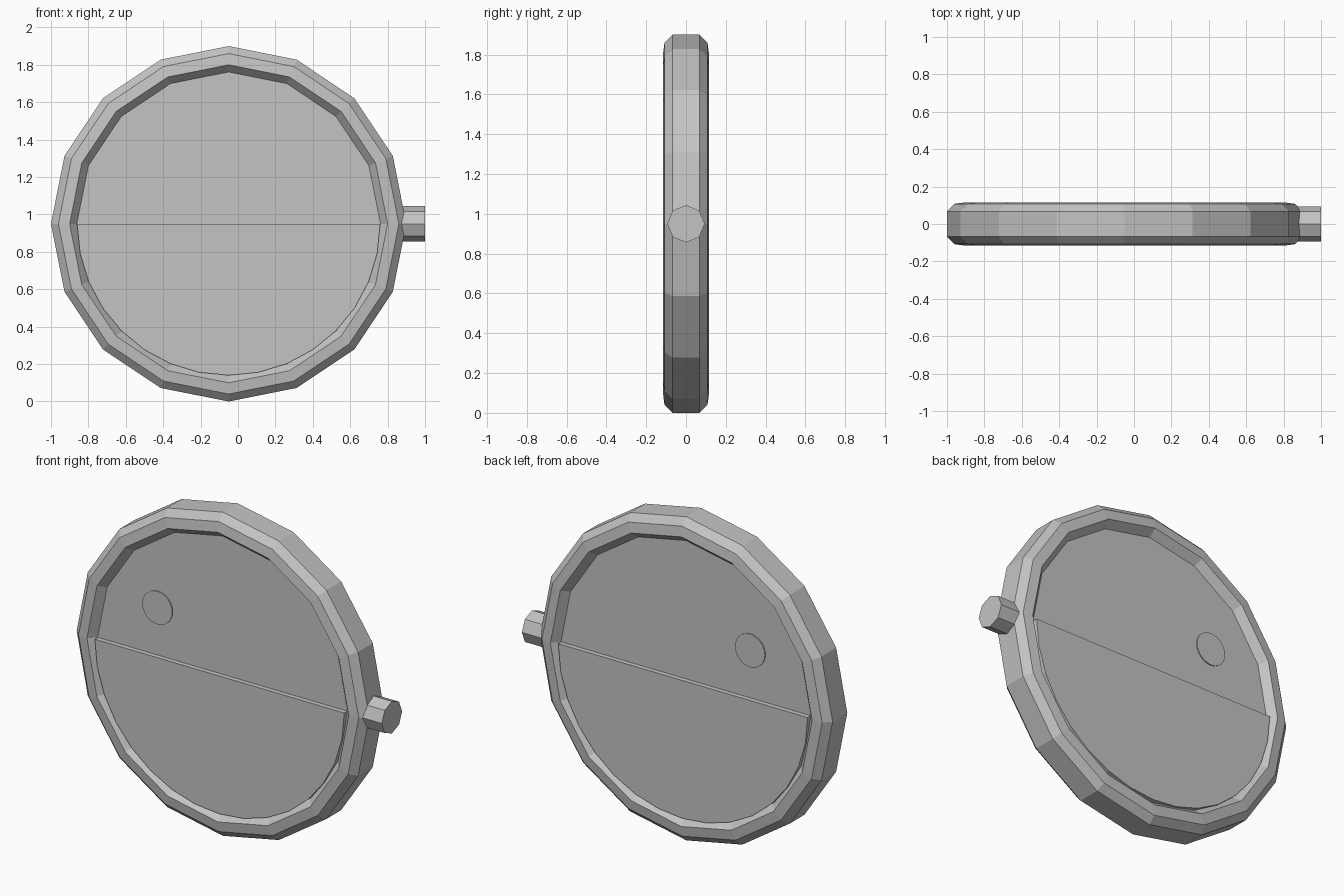
import bpy, bmesh, math

if "Cube" in bpy.data.objects:
    bpy.data.objects.remove(bpy.data.objects["Cube"])

CX, CZ = -0.05, 0.95   # centre of the round body

grey = bpy.data.materials.new("plain grey")
grey.diffuse_color = (0.55, 0.55, 0.55, 1.0)
grey.use_nodes = True
grey.node_tree.nodes["Principled BSDF"].inputs["Base Color"].default_value = grey.diffuse_color


def finish(name, bm):
    bmesh.ops.recalc_face_normals(bm, faces=bm.faces)
    me = bpy.data.meshes.new(name)
    bm.to_mesh(me)
    bm.free()
    me.materials.append(grey)
    ob = bpy.data.objects.new(name, me)
    bpy.context.collection.objects.link(ob)
    return ob


def prism(name, points, a, b, place):
    """Closed prism from a 2D outline, between depths a and b."""
    bm = bmesh.new()
    lo = [bm.verts.new(place(u, v, a)) for u, v in points]
    hi = [bm.verts.new(place(u, v, b)) for u, v in points]
    n = len(points)
    bm.faces.new(lo)
    bm.faces.new(hi)
    for i in range(n):
        j = (i + 1) % n
        bm.faces.new((lo[i], lo[j], hi[j], hi[i]))
    return finish(name, bm)


def arc(r, n, start=0.0, sweep=2 * math.pi, closed=True, cu=0.0, cv=0.0):
    count = n if closed else n + 1
    return [(cu + r * math.cos(start + sweep * i / n),
             cv + r * math.sin(start + sweep * i / n)) for i in range(count)]


def facing_front(u, v, d):
    return (CX + u, d, CZ + v)


def along_x(u, v, d):
    return (d, u, CZ + v)


# rim: eight-sided section swept round sixteen segments
half = [(0.95, 0.068), (0.91, 0.108), (0.85, 0.116), (0.81, 0.07)]
profile = half + [(r, -y) for r, y in reversed(half)]
bm = bmesh.new()
rings = []
for i in range(16):
    t = 2 * math.pi * i / 16
    rings.append([bm.verts.new((CX + r * math.cos(t), y, CZ + r * math.sin(t)))
                  for r, y in profile])
for i in range(16):
    a, b = rings[i], rings[(i + 1) % 16]
    for k in range(8):
        m = (k + 1) % 8
        bm.faces.new((a[k], a[m], b[m], b[k]))
finish("rim", bm)

# main disc filling the rim
prism("main_disc", arc(0.82, 16), -0.072, 0.072, facing_front)

# raised lower half disc, on both sides
prism("lower_half_disc", arc(0.81, 16, math.pi, math.pi, closed=False),
      -0.10, 0.10, facing_front)

# small round spot, on both sides
prism("round_spot", arc(0.097, 24, cu=-0.42, cv=0.28), -0.078, 0.078, facing_front)

# side knob
prism("side_knob", arc(0.094, 8), 0.84, 1.0, along_x)
